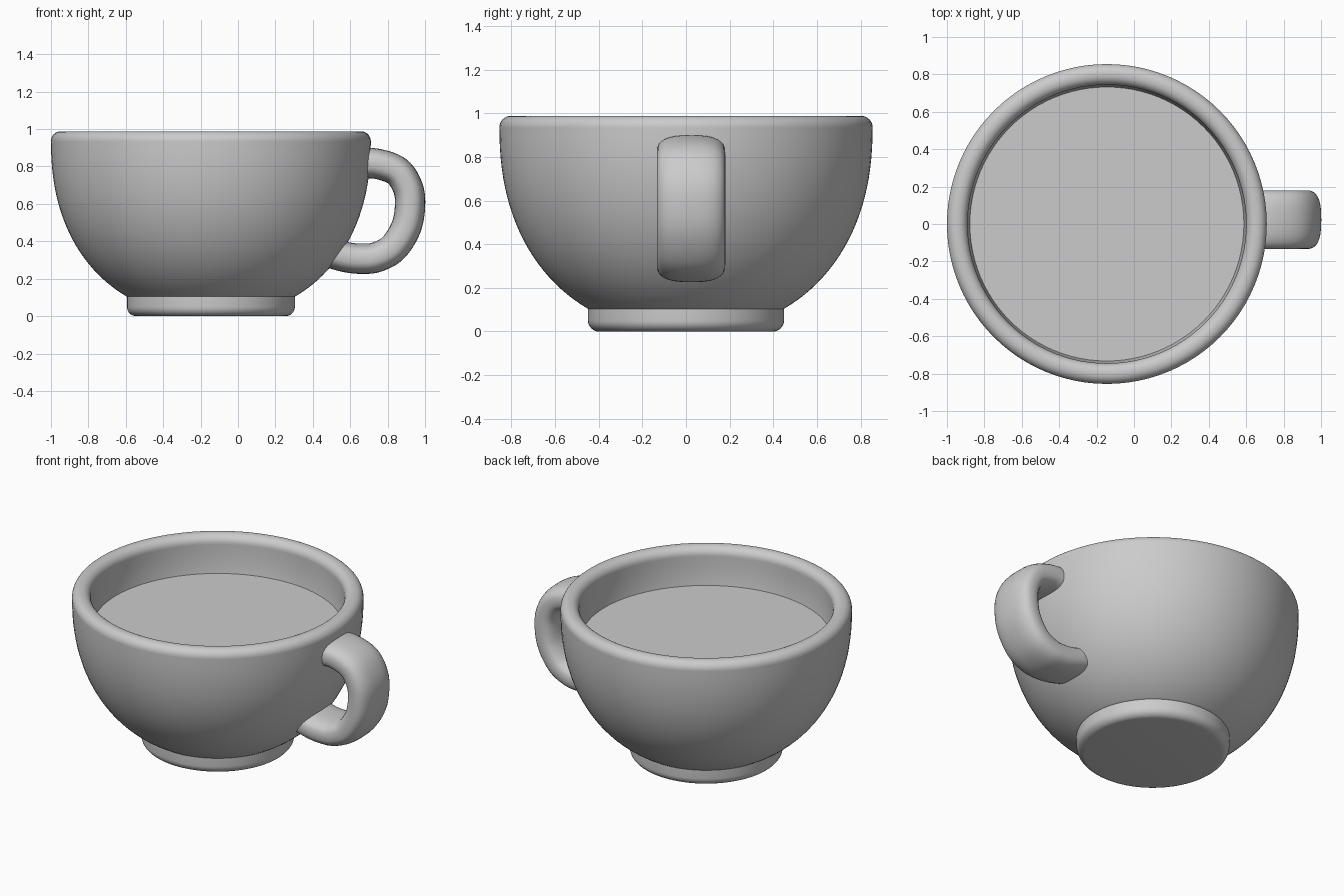
import bpy, bmesh, math
from mathutils import Vector

if "Cube" in bpy.data.objects:
    bpy.data.objects.remove(bpy.data.objects["Cube"])

CX = -0.145      # cup axis
SEG = 96


def finish(name, bm, angle=40):
    bmesh.ops.remove_doubles(bm, verts=bm.verts, dist=1e-5)
    bmesh.ops.recalc_face_normals(bm, faces=bm.faces)
    me = bpy.data.meshes.new(name)
    bm.to_mesh(me)
    bm.free()
    ob = bpy.data.objects.new(name, me)
    bpy.context.collection.objects.link(ob)
    bpy.ops.object.select_all(action='DESELECT')
    ob.select_set(True)
    bpy.context.view_layer.objects.active = ob
    bpy.ops.object.shade_smooth_by_angle(angle=math.radians(angle))
    return ob


def lathe(name, profile):
    """Spin an (r, z) profile around the cup axis."""
    bm = bmesh.new()
    vs = [bm.verts.new((CX + r, 0, z)) for r, z in profile]
    es = [bm.edges.new(p) for p in zip(vs, vs[1:])]
    bmesh.ops.spin(bm, geom=vs + es, cent=(CX, 0, 0), axis=(0, 0, 1),
                   angle=2 * math.pi, steps=SEG, use_merge=True)
    return finish(name, bm)


def arc(r, z, rad, a0, a1, n=8):
    angs = [math.radians(a0 + (a1 - a0) * i / n) for i in range(n + 1)]
    return [(r + rad * math.cos(a), z + rad * math.sin(a)) for a in angs]


def bowl_curve(radius, depth, z_top, z_low, n=24):
    """Superellipse side, from low to high."""
    p = 2.22
    t0 = math.acos(0.0) * 0.98
    pts = []
    for i in range(n + 1):
        # eased spacing puts more rings near the tight lower curve
        z = z_low + (z_top - z_low) * (i / n) ** 1.4
        d = (z_top - z) / depth
        pts.append((radius * max(0, 1 - d ** p) ** (1 / p), z))
    return pts


# Bowl: outer side, rounded rim, inner side and floor
outer = bowl_curve(0.855, 0.94, 0.935, 0.10)
rim = arc(0.803, 0.936, 0.052, 0, 90) + arc(0.797, 0.936, 0.052, 90, 180)
inner = bowl_curve(0.745, 0.80, 0.93, 0.18)[::-1]
lathe("bowl", [(0, 0.10)] + outer + rim + inner + [(0, 0.18)])

# Foot ring
lathe("foot", [(0, 0)] + arc(0.399, 0.05, 0.05, -90, 0) + [(0.449, 0.11), (0, 0.11)])

# Drink surface
lathe("drink", [(0, 0.75), (0.741, 0.75), (0.735, 0.735), (0, 0.735)])

# Handle: rounded section swept along a loop in the xz plane
path = [(0.64, 0.815), (0.74, 0.815), (0.85, 0.775), (0.907, 0.69), (0.92, 0.595),
        (0.899, 0.475), (0.83, 0.365), (0.74, 0.315), (0.66, 0.307), (0.58, 0.315), (0.47, 0.345)]
ctrl = [Vector(p) for p in path]
ctrl = [2 * ctrl[0] - ctrl[1]] + ctrl + [2 * ctrl[-1] - ctrl[-2]]
line = []
for a, b, c, d in zip(ctrl, ctrl[1:], ctrl[2:], ctrl[3:]):
    for k in range(6):
        t = k / 6
        line.append(0.5 * (2 * b + (c - a) * t + (2 * a - 5 * b + 4 * c - d) * t * t
                           + (3 * b - a - 3 * c + d) * t ** 3))
line.append(ctrl[-2])

HALF_W, HALF_T, Y0, N = 0.157, 0.081, 0.023, 32
bm = bmesh.new()
rings = []
for i, p in enumerate(line):
    tan = (line[min(i + 1, len(line) - 1)] - line[max(i - 1, 0)]).normalized()
    nor = Vector((-tan.y, tan.x))
    ring = []
    for j in range(N):
        ang = 2 * math.pi * j / N
        c, s = math.cos(ang), math.sin(ang)
        w = HALF_W * math.copysign(abs(c) ** (2 / 2.7), c)
        h = HALF_T * math.copysign(abs(s) ** (2 / 2.7), s)
        ring.append(bm.verts.new((p.x + nor.x * h, Y0 + w, p.y + nor.y * h)))
    rings.append(ring)
for r0, r1 in zip(rings, rings[1:]):
    for j in range(N):
        bm.faces.new((r0[j], r0[(j + 1) % N], r1[(j + 1) % N], r1[j]))
bm.faces.new(rings[0])
bm.faces.new(rings[-1])
finish("handle", bm, 50)
